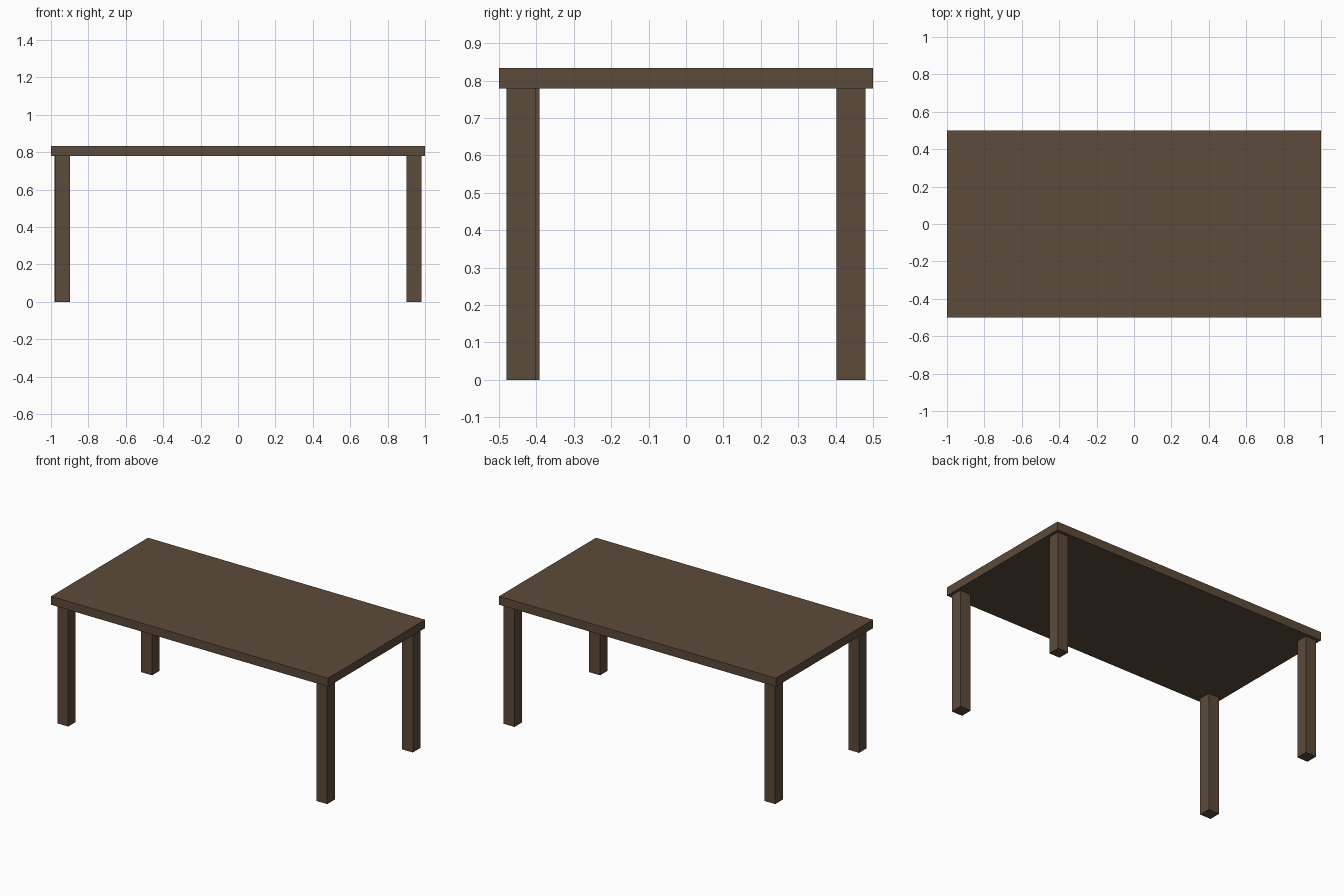
import bpy

if "Cube" in bpy.data.objects:
    bpy.data.objects.remove(bpy.data.objects["Cube"])

wood = bpy.data.materials.new("dark_brown_wood")
wood.diffuse_color = (0.107, 0.069, 0.042, 1.0)
wood.use_nodes = True
wood.node_tree.nodes["Principled BSDF"].inputs["Base Color"].default_value = wood.diffuse_color


def box(name, center, size):
    bpy.ops.mesh.primitive_cube_add(size=1, location=center)
    ob = bpy.context.object
    ob.name = name
    ob.scale = size
    bpy.ops.object.transform_apply(location=False, rotation=False, scale=True)
    ob.data.materials.append(wood)
    return ob


TOP_Z, UNDER_Z = 0.834, 0.779
LEG = 0.078

# tabletop slab
box("tabletop", (0, 0, (TOP_Z + UNDER_Z) / 2), (2.0, 1.0, TOP_Z - UNDER_Z))

# four square legs, one at each corner
for x_name, sx in (("left", -1), ("right", 1)):
    for y_name, sy in (("front", -1), ("back", 1)):
        x, y = sx * 0.941, sy * 0.441
        # the front left leg sits slightly further in
        if (sx, sy) == (-1, -1):
            x, y = x + 0.005, y + 0.01
        box(f"{y_name}_{x_name}_leg", (x, y, UNDER_Z / 2), (LEG, LEG, UNDER_Z))
